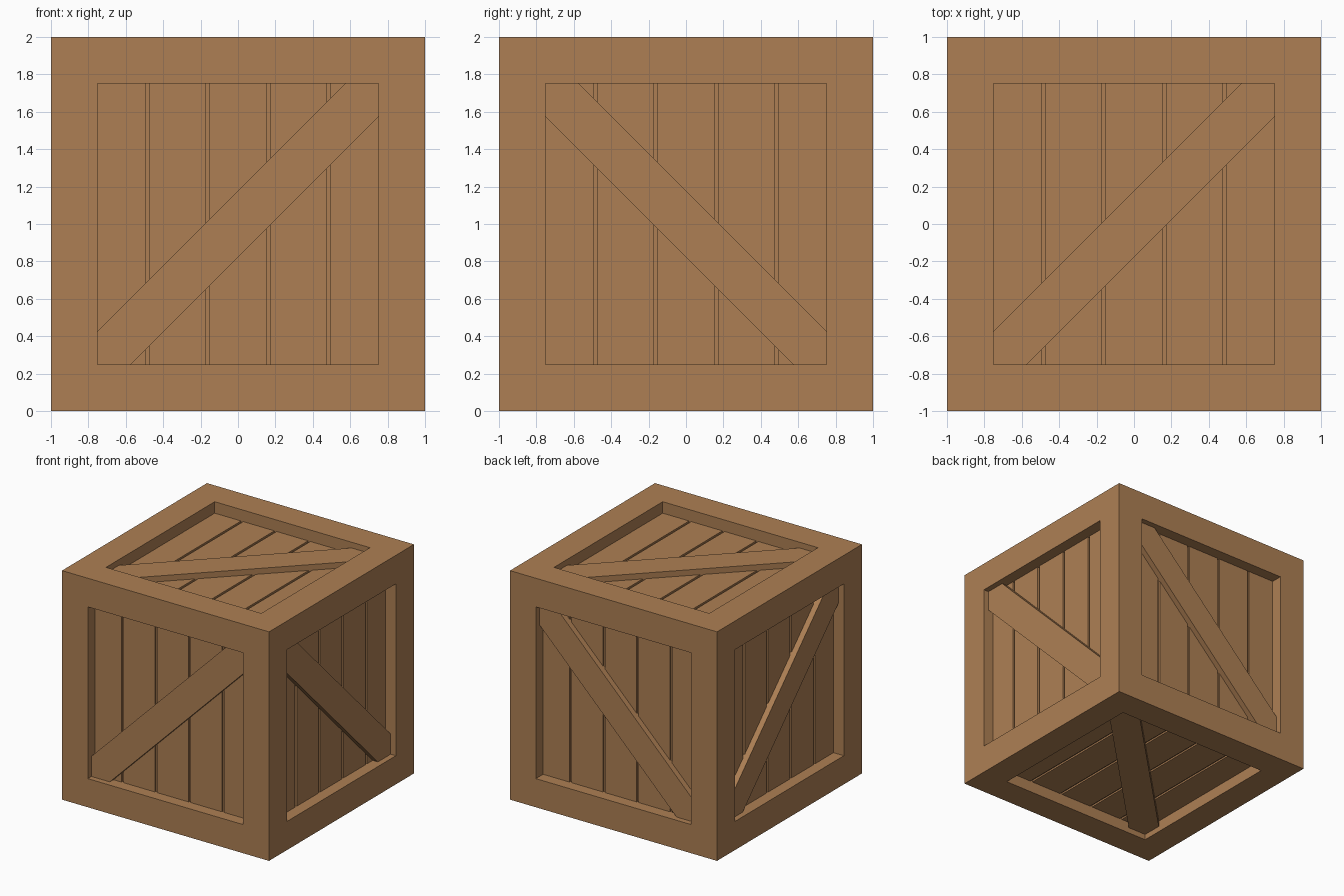
import bpy, bmesh
from mathutils import Vector

if "Cube" in bpy.data.objects:
    bpy.data.objects.remove(bpy.data.objects["Cube"])

INNER = 0.75          # half width of each panel opening
PLANK, BRACE = 0.90, 0.95   # distances from the crate centre
BASE = {"x": 0.88, "y": 0.885, "z": 0.885}   # groove floors per axis

wood = bpy.data.materials.new("brown_wood")
wood.diffuse_color = (0.42, 0.213, 0.088, 1)
wood.use_nodes = True
wood.node_tree.nodes["Principled BSDF"].inputs["Base Color"].default_value = wood.diffuse_color


def finish(name, bm):
    bmesh.ops.recalc_face_normals(bm, faces=bm.faces)
    bmesh.ops.translate(bm, verts=bm.verts, vec=(0, 0, 1))
    mesh = bpy.data.meshes.new(name)
    bm.to_mesh(mesh)
    bm.free()
    mesh.materials.append(wood)
    bpy.context.collection.objects.link(bpy.data.objects.new(name, mesh))


def prism(bm, outline, lo, hi, place):
    """Extrude a 2D outline between two distances from the crate centre."""
    a = [bm.verts.new(place(u, v, lo)) for u, v in outline]
    b = [bm.verts.new(place(u, v, hi)) for u, v in outline]
    bm.faces.new(a)
    bm.faces.new(b)
    for i in range(len(a)):
        j = (i + 1) % len(a)
        bm.faces.new((a[i], a[j], b[j], b[i]))


# Frame: a cube with every side inset and pushed inwards
bm = bmesh.new()
bmesh.ops.create_cube(bm, size=2)
sides = list(bm.faces)
bmesh.ops.inset_individual(bm, faces=sides, thickness=1 - INNER, use_even_offset=True)
for f in sides:
    n = f.normal.copy()
    axis = "xyz"[max(range(3), key=lambda i: abs(n[i]))]
    new = bmesh.ops.extrude_discrete_faces(bm, faces=[f])["faces"][0]
    ring = list(new.verts)
    bmesh.ops.translate(bm, verts=ring, vec=n * (BASE[axis] - 1))
finish("frame", bm)

# Panel sides: name, axis, mapping of u, v, d to a point, brace slope
SIDES = []
for s, names in ((-1, ("front", "left", "bottom")), (1, ("back", "right", "top"))):
    SIDES += [
        (names[0], "y", lambda u, v, d, s=s: Vector((u, s * d, v)), 1),
        (names[1], "x", lambda u, v, d, s=s: Vector((s * d, u, v)), -1),
        (names[2], "z", lambda u, v, d, s=s: Vector((u, v, s * d)), 1),
    ]

cuts = [-0.485, -0.163, 0.163, 0.485]
gap = 0.0105
starts = [-INNER] + [c + gap for c in cuts]
ends = [c - gap for c in cuts] + [INNER]
k = INNER - 0.177     # where the brace edges meet the opening

for name, axis, place, slope in SIDES:
    # Five planks with narrow grooves between them
    bm = bmesh.new()
    for a, b in zip(starts, ends):
        prism(bm, [(a, -INNER), (b, -INNER), (b, INNER), (a, INNER)],
              BASE[axis], PLANK, place)
    finish(name + "_planks", bm)

    # Diagonal brace trimmed to the opening
    bm = bmesh.new()
    half = [(-INNER, -k), (-INNER, -INNER), (-k, -INNER)]
    outline = half + [(-u, -v) for u, v in half]
    prism(bm, [(slope * u, v) for u, v in outline], PLANK - 0.01, BRACE, place)
    finish(name + "_brace", bm)
